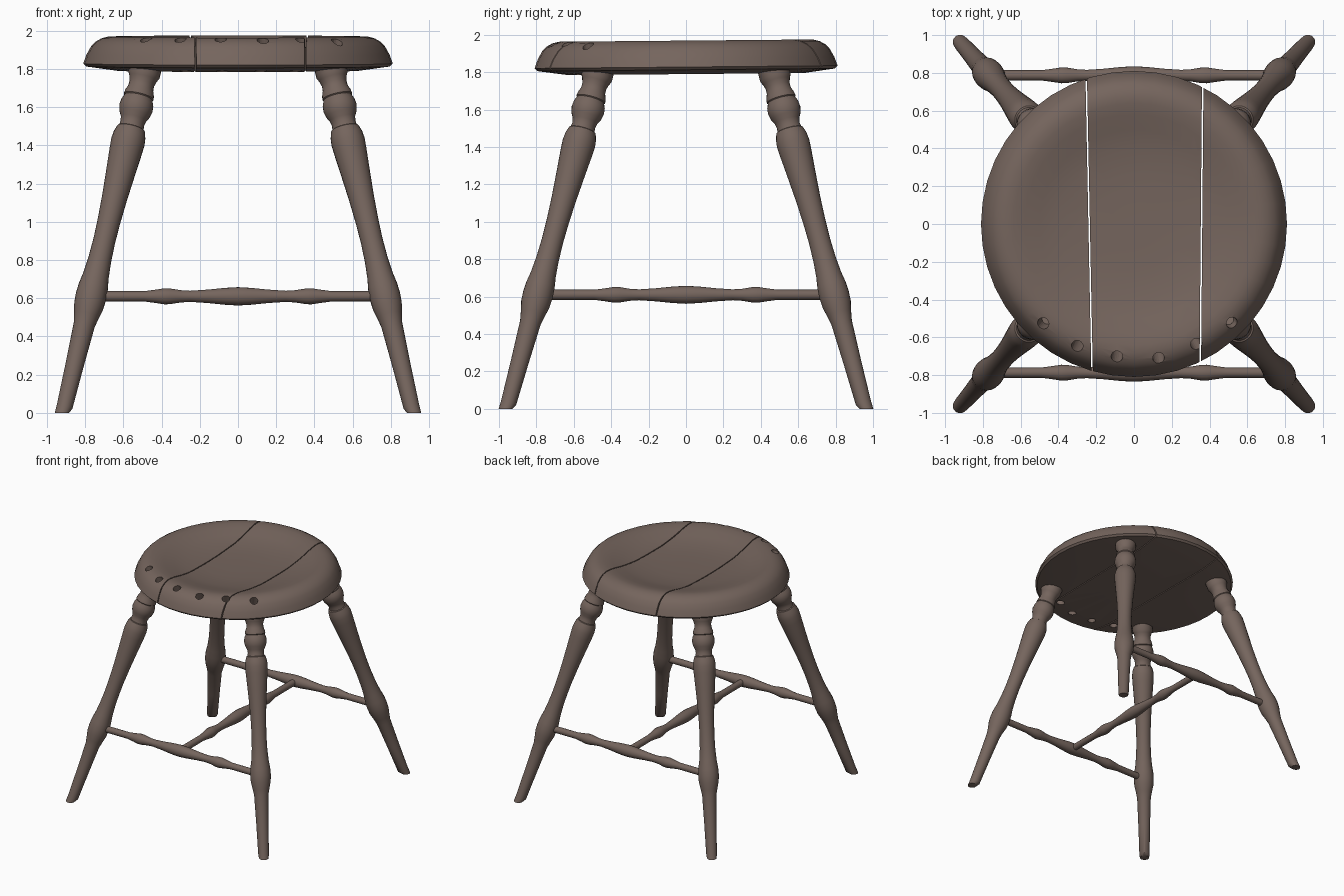
import bpy, bmesh, math
from mathutils import Vector, Matrix

if "Cube" in bpy.data.objects:
    bpy.data.objects.remove(bpy.data.objects["Cube"])

wood = bpy.data.materials.new("brown wood")
wood.diffuse_color = (0.178, 0.130, 0.110, 1)
wood.use_nodes = True
wood.node_tree.nodes["Principled BSDF"].inputs["Base Color"].default_value = wood.diffuse_color


def finish(name, bm, smooth=True):
    bmesh.ops.recalc_face_normals(bm, faces=bm.faces)
    me = bpy.data.meshes.new(name)
    bm.to_mesh(me)
    bm.free()
    ob = bpy.data.objects.new(name, me)
    bpy.context.collection.objects.link(ob)
    me.materials.append(wood)
    if smooth:
        shade(ob)
    return ob


def shade(ob):
    bpy.ops.object.select_all(action='DESELECT')
    ob.select_set(True)
    bpy.context.view_layer.objects.active = ob
    bpy.ops.object.shade_smooth_by_angle(angle=math.radians(35))


def lathe(profile, sides):
    """Closed turned solid around z from (radius, height) points."""
    bm = bmesh.new()
    rings = []
    for r, z in profile:
        rings.append([bm.verts.new((r * math.cos(2 * math.pi * i / sides),
                                    r * math.sin(2 * math.pi * i / sides), z))
                      for i in range(sides)])
    for a, b in zip(rings, rings[1:]):
        for i in range(sides):
            j = (i + 1) % sides
            bm.faces.new((a[i], a[j], b[j], b[i]))
    bm.faces.new(rings[0])
    bm.faces.new(rings[-1])
    return bm


def boolean(ob, cutter, op='DIFFERENCE'):
    bpy.context.view_layer.objects.active = ob
    m = ob.modifiers.new("cut", 'BOOLEAN')
    m.operation, m.object, m.solver = op, cutter, 'EXACT'
    bpy.ops.object.modifier_apply(modifier=m.name)
    bpy.data.objects.remove(cutter)


# Seat: dished disc, slightly higher at the back
SEAT = [(0.1, 1.79), (0.63, 1.79), (0.795, 1.813), (0.81, 1.828), (0.793, 1.875),
        (0.768, 1.92), (0.745, 1.943), (0.715, 1.96), (0.68, 1.969), (0.64, 1.968),
        (0.58, 1.957), (0.5, 1.935), (0.4, 1.915), (0.25, 1.904), (0.1, 1.902)]
bm = lathe(SEAT, 44)
bmesh.ops.rotate(bm, verts=bm.verts, cent=(0, 0, 1.88), matrix=Matrix.Rotation(0.009, 3, 'X'))
seat = finish("seat", bm)

# Slanted spindle holes along the front rim
for x, y in [(-0.48, -0.525), (-0.3, -0.645), (-0.09, -0.7),
             (0.13, -0.71), (0.33, -0.635), (0.52, -0.525)]:
    d = Vector((x * 0.5, y * 0.5, 0.9)).normalized()
    hole = lathe([(0.031, -0.4), (0.031, 0.2)], 20)
    bmesh.ops.transform(hole, verts=hole.verts,
                        matrix=Matrix.Translation((x, y, 1.95)) @ d.to_track_quat('Z', 'Y').to_matrix().to_4x4())
    cutter = finish("hole_cutter", hole, False)
    cutter.hide_render = True
    boolean(seat, cutter)

# Split the seat into three planks with narrow gaps (x at front, x at back)
GAP = 0.004
cuts = [(-1.2, -1.2), (-0.22, -0.255), (0.35, 0.365), (1.2, 1.2)]
for n, name in enumerate(("left_seat_plank", "middle_seat_plank", "right_seat_plank")):
    (f0, b0), (f1, b1) = cuts[n], cuts[n + 1]
    bm = bmesh.new()
    outline = [(f0 + GAP, -0.8), (f1 - GAP, -0.8), (b1 - GAP, 0.8), (b0 + GAP, 0.8)]
    lo, hi = [], []
    for x, y in outline:
        lo.append(bm.verts.new((x, y * 1.1, 1.5)))
        hi.append(bm.verts.new((x, y * 1.1, 2.2)))
    bm.faces.new(lo)
    bm.faces.new(hi)
    for i in range(4):
        j = (i + 1) % 4
        bm.faces.new((lo[i], lo[j], hi[j], hi[i]))
    box = finish("plank_cutter", bm, False)
    plank = seat.copy()
    plank.data = seat.data.copy()
    plank.name = name
    bpy.context.collection.objects.link(plank)
    boolean(plank, box, 'INTERSECT')
    shade(plank)
bpy.data.objects.remove(seat)

# Splayed turned legs: (radius, height) measured along the leg axis
LEG = [(0.038, -0.03), (0.042, 0.03), (0.048, 0.25), (0.056, 0.46), (0.066, 0.51),
       (0.078, 0.56), (0.081, 0.61), (0.078, 0.66), (0.068, 0.72), (0.061, 0.8),
       (0.058, 0.9), (0.06, 1.0), (0.066, 1.12), (0.076, 1.25), (0.086, 1.37),
       (0.089, 1.42), (0.085, 1.455), (0.074, 1.488), (0.066, 1.492), (0.063, 1.515),
       (0.068, 1.54), (0.082, 1.565), (0.089, 1.595), (0.086, 1.625), (0.075, 1.65),
       (0.08, 1.655), (0.077, 1.675), (0.067, 1.70), (0.066, 1.725), (0.074, 1.75),
       (0.084, 1.77), (0.084, 1.84)]
foot, top = Vector((0.915, 0.957, 0)), Vector((0.485, 0.47, 1.8))
for sx, side in ((-1, "left"), (1, "right")):
    for sy, end in ((-1, "front"), (1, "back")):
        s = Vector((sx, sy, 1))
        a, b = foot * s, top * s
        k = (b - a).length / 1.8
        bm = lathe([(r, z * k) for r, z in LEG], 24)
        bmesh.ops.transform(bm, verts=bm.verts, matrix=Matrix.Translation(a)
                            @ (b - a).to_track_quat('Z', 'Y').to_matrix().to_4x4())
        for v in bm.verts:  # flat foot on the floor
            v.co.z = max(v.co.z, 0)
        finish(f"{end}_{side}_leg", bm)

# Turned stretchers in an H layout
HALF = [(0.048, 0.0), (0.044, 0.07), (0.035, 0.16), (0.029, 0.25), (0.032, 0.3),
        (0.041, 0.355), (0.042, 0.385), (0.035, 0.43), (0.027, 0.49), (0.027, 0.77)]
ROD = [(r, -z) for r, z in HALF[:0:-1]] + HALF
for name, axis, y in (("front_stretcher", 'Y', -0.787), ("back_stretcher", 'Y', 0.787),
                      ("middle_stretcher", 'X', 0)):
    bm = lathe(ROD, 20)
    bmesh.ops.transform(bm, verts=bm.verts, matrix=Matrix.Translation((0, y, 0.61))
                        @ Matrix.Rotation(math.pi / 2, 4, axis))
    finish(name, bm)
